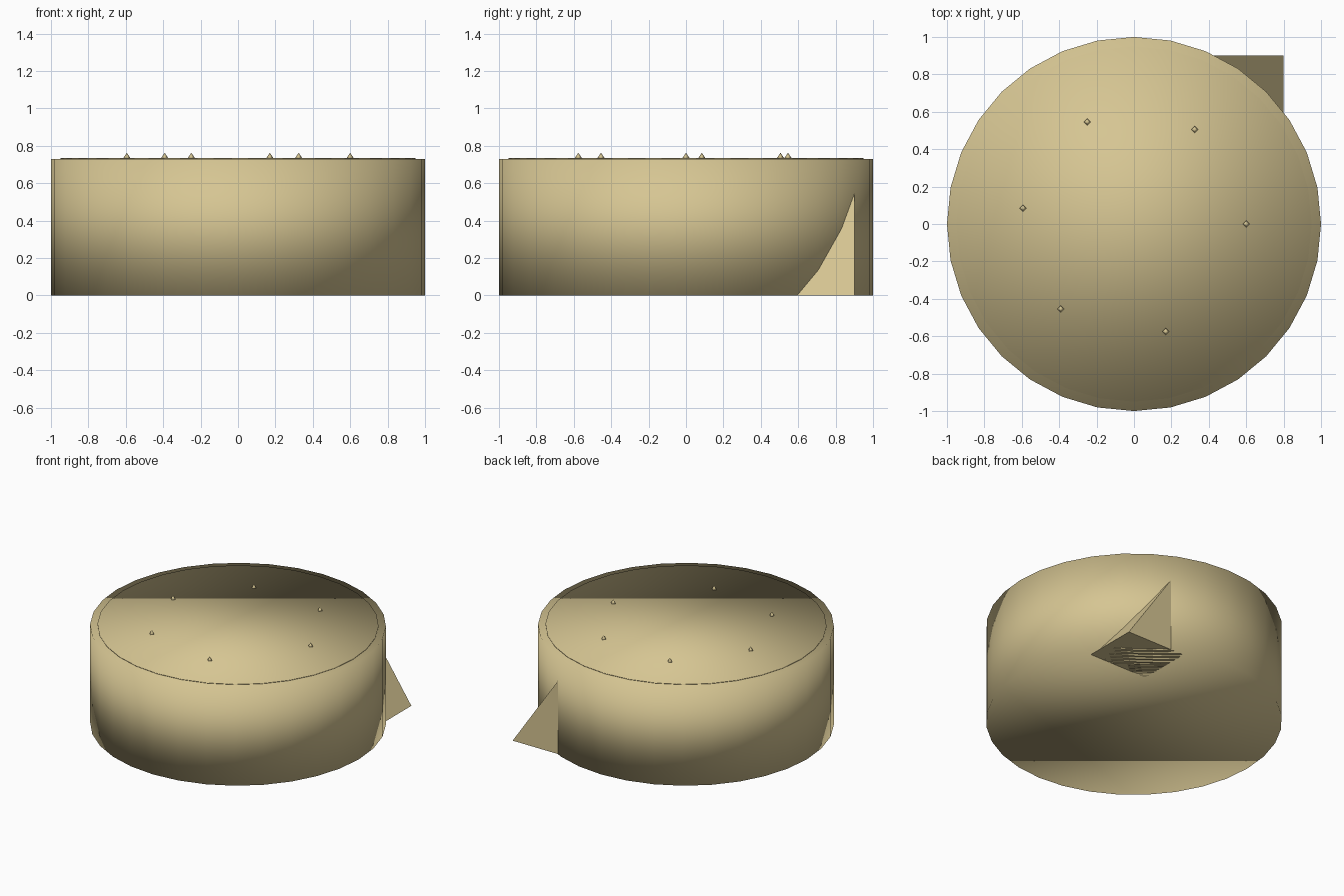
import bpy
import bmesh
from math import cos, sin
from mathutils import Matrix

cube = bpy.data.objects.get("Cube")
if cube:
    bpy.data.objects.remove(cube, do_unlink=True)

# One sand colour for everything
sand = bpy.data.materials.new("sand")
sand.use_nodes = True
colour = (0.67, 0.56, 0.29, 1)
sand.diffuse_color = colour
bsdf = next(n for n in sand.node_tree.nodes if n.type == "BSDF_PRINCIPLED")
bsdf.inputs["Base Color"].default_value = colour


def finish(name, bm, smooth):
    bmesh.ops.recalc_face_normals(bm, faces=bm.faces)
    for face in bm.faces:
        face.smooth = smooth
    mesh = bpy.data.meshes.new(name)
    bm.to_mesh(mesh)
    bm.free()
    mesh.materials.append(sand)
    obj = bpy.data.objects.new(name, mesh)
    bpy.context.scene.collection.objects.link(obj)
    return obj


def add_cone(name, sides, base, tip, low, high, x=0, y=0):
    bm = bmesh.new()
    bmesh.ops.create_cone(bm, cap_ends=True, segments=sides,
                          radius1=base, radius2=tip, depth=high - low,
                          matrix=Matrix.Translation((x, y, (low + high) / 2)))
    return finish(name, bm, True)


# Round body and the thin layer on top, soft-shaded across their rims
BODY_TOP = 0.73
LAYER_TOP = 0.735
add_cone("round_body", 32, 1, 1, 0, BODY_TOP)
add_cone("top_layer", 32, 0.95, 0.95, BODY_TOP, LAYER_TOP)

# Small four-sided studs, one radian apart
for i in range(6):
    add_cone(f"stud_{i + 1}", 4, 0.022, 0, BODY_TOP, 0.763,
             0.6 * cos(i), 0.6 * sin(i))

# Ramp sticking out at the back: a triangular profile extruded along y
bm = bmesh.new()
profile = [(0.32, 0), (0.8, 0), (0.32, 0.70)]
face = bm.faces.new([bm.verts.new((x, 0.5, z)) for x, z in profile])
extruded = bmesh.ops.extrude_face_region(bm, geom=[face])["geom"]
bmesh.ops.translate(bm, vec=(0, 0.4, 0),
                    verts=[v for v in extruded if isinstance(v, bmesh.types.BMVert)])
finish("back_ramp", bm, False)
